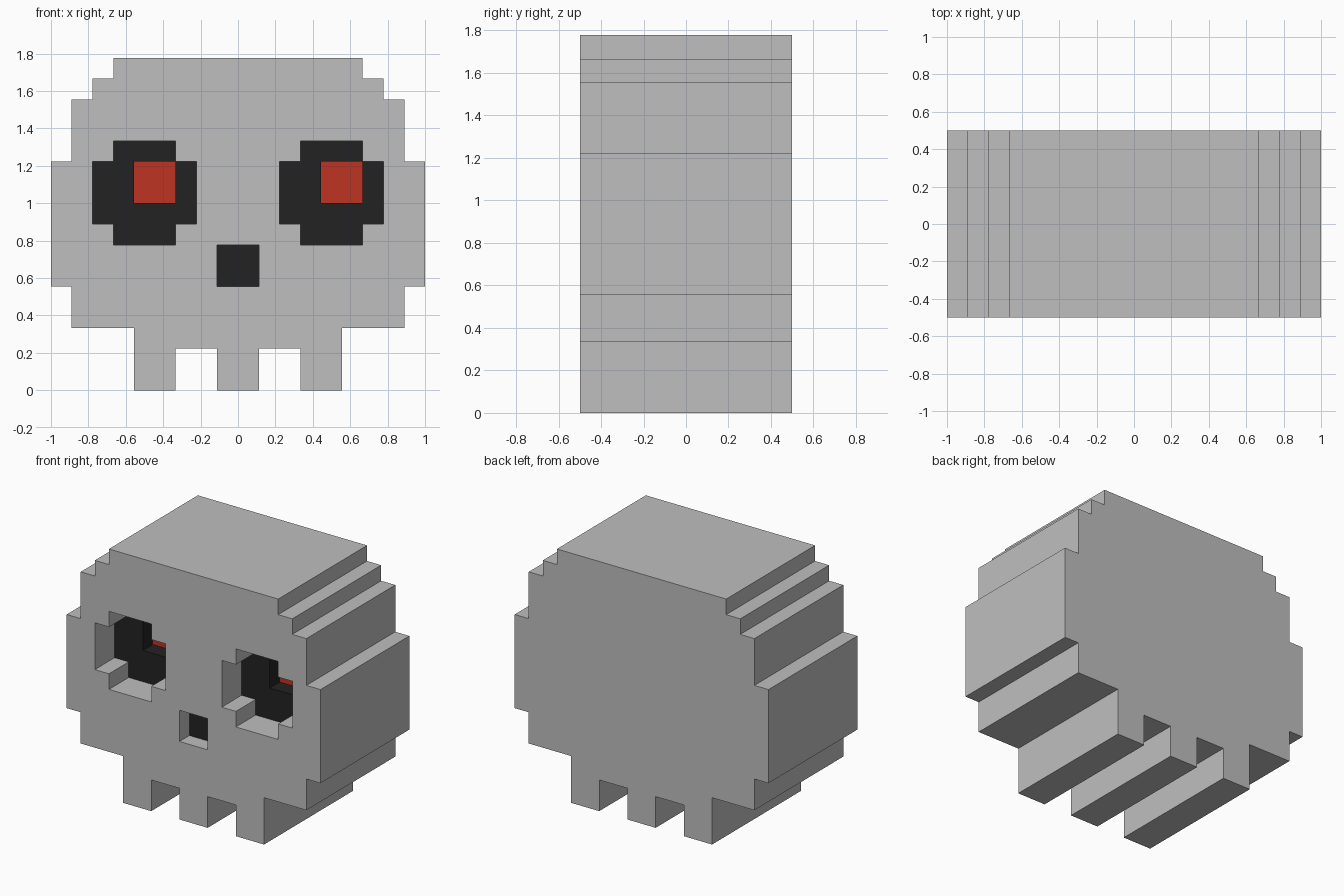
import bpy
import bmesh

if "Cube" in bpy.data.objects:
    bpy.data.objects.remove(bpy.data.objects["Cube"], do_unlink=True)

U = 1 / 9        # one pixel of the blocky design
FRONT = -0.5     # y of the front face


def material(name, rgb):
    m = bpy.data.materials.new(name)
    m.use_nodes = True
    m.diffuse_color = (*rgb, 1)
    m.node_tree.nodes["Principled BSDF"].inputs["Base Color"].default_value = (*rgb, 1)
    return m


BONE = material("bone grey", (0.521, 0.521, 0.521))
BLACK = material("socket black", (0.016, 0.016, 0.016))
RED = material("pupil red", (0.515, 0.034, 0.016))


def rect(x0, x1, z0, z1):
    return [(x0, z0), (x1, z0), (x1, z1), (x0, z1)]


def shifted(outline, dx):
    return [(x + dx, z) for x, z in outline]


def prism(name, outlines, d0, d1, mat):
    """Extrude pixel outlines (x, z) from depth d0 to d1 behind the front face."""
    bm = bmesh.new()
    for outline in outlines:
        face = bm.faces.new([bm.verts.new((x * U, FRONT + d0 * U, z * U)) for x, z in outline])
        ext = bmesh.ops.extrude_face_region(bm, geom=[face], use_keep_orig=True)
        verts = [g for g in ext["geom"] if isinstance(g, bmesh.types.BMVert)]
        bmesh.ops.translate(bm, verts=verts, vec=(0, (d1 - d0) * U, 0))
    bmesh.ops.recalc_face_normals(bm, faces=bm.faces[:])
    mesh = bpy.data.meshes.new(name)
    bm.to_mesh(mesh)
    bm.free()
    mesh.materials.append(mat)
    obj = bpy.data.objects.new(name, mesh)
    bpy.context.collection.objects.link(obj)
    return obj


def cut(target, cutter):
    cutter.hide_render = True
    mod = target.modifiers.new("cut", "BOOLEAN")
    mod.operation = "DIFFERENCE"
    mod.solver = "EXACT"
    mod.object = cutter
    bpy.context.view_layer.objects.active = target
    bpy.ops.object.modifier_apply(modifier=mod.name)
    bpy.data.objects.remove(cutter, do_unlink=True)


# Skull silhouette with three teeth: right half, then mirrored
half = [(1, 0), (1, 2), (3, 2), (3, 0), (5, 0), (5, 3), (8, 3), (8, 5),
        (9, 5), (9, 11), (8, 11), (8, 14), (7, 14), (7, 15), (6, 15), (6, 16)]
skull = prism("skull", [half + [(-x, z) for x, z in reversed(half)]], 0, 9, BONE)

# Eye socket shapes, drawn for the model's right eye
eye = [(-6, 7), (-3, 7), (-3, 8), (-2, 8), (-2, 11), (-3, 11),
       (-3, 12), (-6, 12), (-6, 11), (-7, 11), (-7, 8), (-6, 8)]
rim = [(-7, 11), (-7, 8), (-6, 8), (-6, 7), (-3, 7), (-3, 8), (-2, 8),
       (-2, 11), (-3, 11), (-3, 9), (-5, 9), (-5, 11)]
brow = rect(-6, -3, 11, 12)
pupil = rect(-5, -3, 9, 11)
BACK = 3.05      # socket depth, leaving room for the pupil plate

# Both eyes use the same shape, shifted rather than mirrored
for side, dx in (("right", 0), ("left", 9)):
    cut(skull, prism("eye_cutter", [shifted(eye, dx)], -1, BACK, BONE))
    prism(side + "_eye_socket", [shifted(rim, dx), shifted(brow, dx)], 2, BACK, BLACK)
    prism(side + "_pupil", [shifted(pupil, dx)], 3, BACK, RED)

# Nose hole with a black plate at its back
nose = rect(-1, 1, 5, 7)
cut(skull, prism("nose_cutter", [nose], -1, 1.05, BONE))
prism("nose_plate", [nose], 1, 1.05, BLACK)
